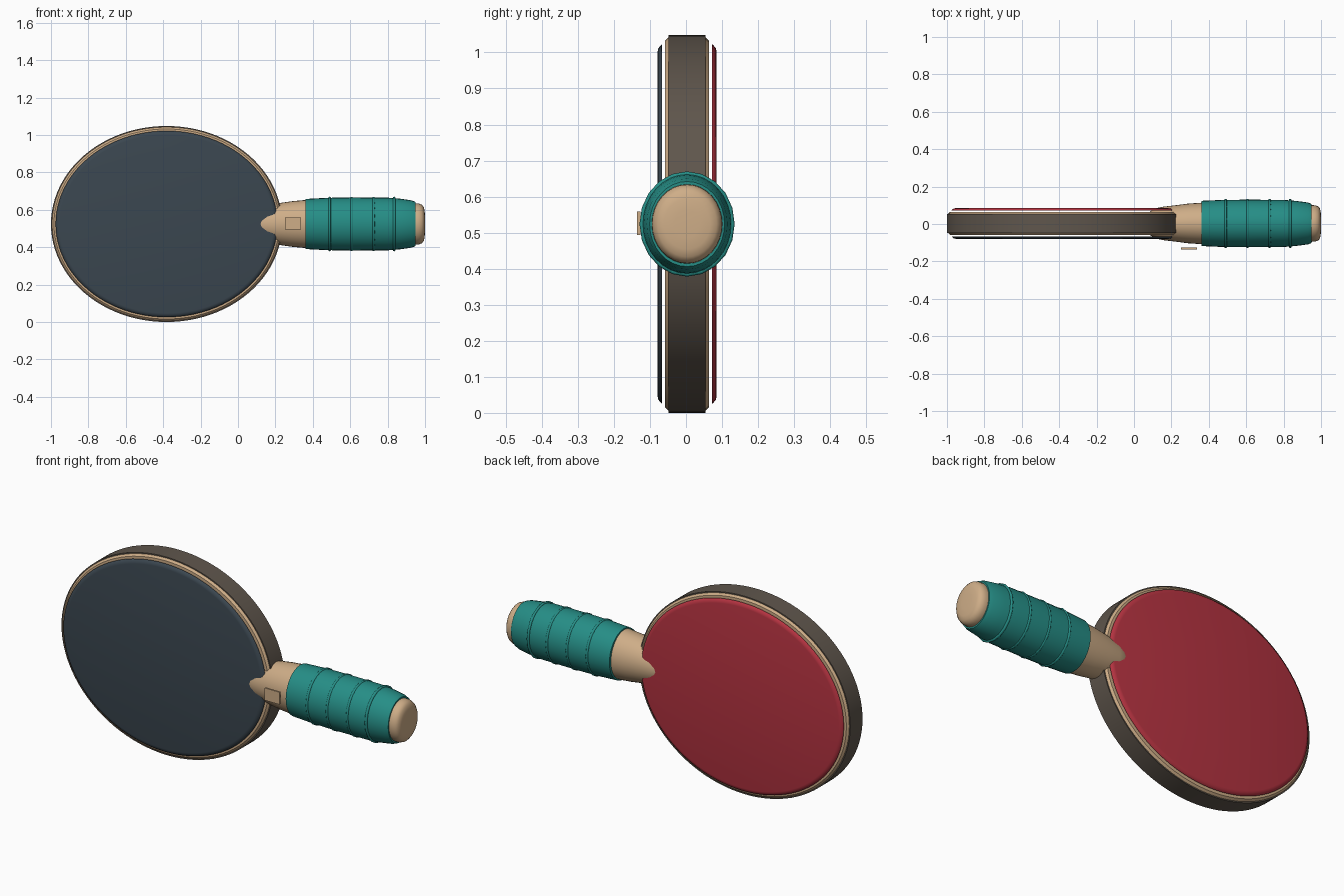
import bpy
import bmesh
import math

if "Cube" in bpy.data.objects:
    bpy.data.objects.remove(bpy.data.objects["Cube"])

CY, CZ = 0.003, 0.524          # centre of the paddle in depth and height
BX = -0.382                    # centre of the blade along x


def material(name, rgb):
    m = bpy.data.materials.new(name)
    m.diffuse_color = (*rgb, 1)
    m.use_nodes = True
    m.node_tree.nodes["Principled BSDF"].inputs["Base Color"].default_value = m.diffuse_color
    return m


WOOD = material("light wood", (0.62, 0.42, 0.245))
EDGE = material("dark brown edge", (0.115, 0.093, 0.073))
SLATE = material("slate rubber", (0.043, 0.062, 0.080))
RED = material("red rubber", (0.46, 0.033, 0.052))
TEAL = material("teal grip", (0.019, 0.27, 0.24))


def finish(name, bm, mat, angle=35):
    bmesh.ops.recalc_face_normals(bm, faces=bm.faces)
    me = bpy.data.meshes.new(name)
    bm.to_mesh(me)
    bm.free()
    ob = bpy.data.objects.new(name, me)
    bpy.context.collection.objects.link(ob)
    me.materials.append(mat)
    bpy.ops.object.select_all(action='DESELECT')
    ob.select_set(True)
    bpy.context.view_layer.objects.active = ob
    bpy.ops.object.shade_smooth_by_angle(angle=math.radians(angle))
    return ob


def loft(name, rings, mat, angle=35, closed=False):
    """Skin a list of vertex loops; cap the ends or join them into a ring."""
    bm = bmesh.new()
    loops = [[bm.verts.new(p) for p in r] for r in rings]
    n = len(loops[0])
    pairs = list(zip(loops, loops[1:]))
    if closed:
        pairs.append((loops[-1], loops[0]))
    else:
        bm.faces.new(loops[0])
        bm.faces.new(loops[-1])
    for a, b in pairs:
        for i in range(n):
            j = (i + 1) % n
            bm.faces.new((a[i], a[j], b[j], b[i]))
    return finish(name, bm, mat, angle)


def disc_ring(y, rx, rz, n=96):
    return [(BX + rx * math.cos(2 * math.pi * i / n), CY + y,
             CZ + rz * math.sin(2 * math.pi * i / n)) for i in range(n)]


def grip_ring(x, ry, rz, n=32):
    return [(x, CY + ry * math.cos(2 * math.pi * i / n),
             CZ + rz * math.sin(2 * math.pi * i / n)) for i in range(n)]


# Wooden blade with chamfered rims
loft("blade", [disc_ring(y, rx, rz) for y, rx, rz in (
    (-0.061, 0.602, 0.508), (-0.050, 0.613, 0.519),
    (0.050, 0.613, 0.519), (0.061, 0.602, 0.508))], WOOD)

# Dark band around the blade edge
loft("edge_band", [disc_ring(y, rx, rz) for y, rx, rz in (
    (-0.051, 0.610, 0.516), (-0.051, 0.618, 0.524),
    (0.051, 0.618, 0.524), (0.051, 0.610, 0.516))], EDGE, closed=True)

# Rubber pads, slightly off each face, with softened outer rims
for name, s, mat in (("front_rubber", -1, SLATE), ("back_rubber", 1, RED)):
    loft(name, [disc_ring(s * y, rx, rz) for y, rx, rz in (
        (0.069, 0.593, 0.498), (0.072, 0.592, 0.497),
        (0.080, 0.582, 0.487), (0.082, 0.572, 0.477))], mat, 40)

# Wooden handle core tapering into the blade
loft("handle_neck", [grip_ring(*p) for p in (
    (0.08, 0.060, 0.070), (0.12, 0.082, 0.088), (0.16, 0.090, 0.100),
    (0.22, 0.097, 0.112), (0.29, 0.106, 0.122), (0.38, 0.112, 0.130))], WOOD)

# Teal grip wrap
loft("grip", [grip_ring(*p) for p in (
    (0.36, 0.110, 0.125), (0.362, 0.121, 0.134), (0.48, 0.126, 0.140),
    (0.61, 0.127, 0.142), (0.80, 0.126, 0.141), (0.87, 0.120, 0.135),
    (0.93, 0.112, 0.126), (0.95, 0.104, 0.118), (0.95, 0.090, 0.100))], TEAL)

# Raised ridges on the grip
for k, x in enumerate((0.49, 0.607, 0.725, 0.835)):
    section = [(x + 0.007 * math.cos(a), 0.007 * math.sin(a))
               for a in (2 * math.pi * i / 8 for i in range(8))]
    loft("grip_ridge_%d" % (k + 1),
         [grip_ring(px, 0.125 + dr, 0.139 + dr, 20) for px, dr in section],
         TEAL, 60, closed=True)

# Rounded wooden end cap
loft("end_cap", [grip_ring(*p) for p in (
    (0.93, 0.094, 0.106), (0.95, 0.098, 0.110), (0.968, 0.097, 0.109),
    (0.983, 0.092, 0.103), (0.993, 0.082, 0.091), (0.998, 0.064, 0.070),
    (1.0, 0.035, 0.038))], WOOD, 50)

# Small plate on the front of the neck
bm = bmesh.new()
bmesh.ops.create_cube(bm, size=1)
for v in bm.verts:
    v.co = (0.294 + v.co.x * 0.085, -0.131 + v.co.y * 0.009, 0.526 + v.co.z * 0.065)
finish("neck_plate", bm, WOOD)
